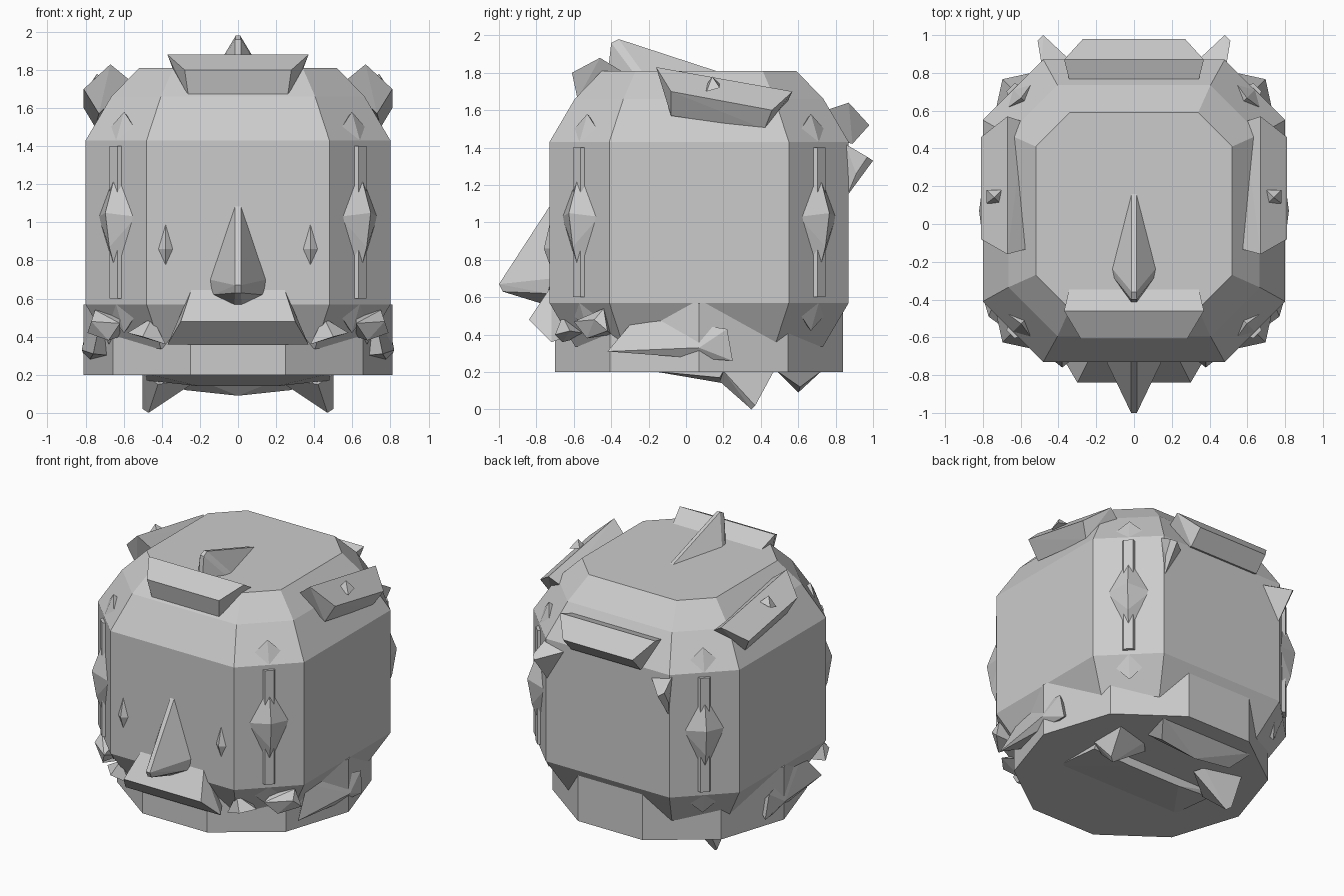
import bpy, bmesh, math
from mathutils import Vector

CY = 0.07  # body centre in y


def hull(name, pts, mode="one"):
    """Convex part. mode: one, sym (mirror points in x), pair (left and right copies)."""
    sets = {"one": [pts],
            "sym": [list(pts) + [(-x, y, z) for x, y, z in pts]],
            "pair": [pts, [(-x, y, z) for x, y, z in pts]]}[mode]
    for s in sets:
        bm = bmesh.new()
        for p in s:
            bm.verts.new(p)
        bmesh.ops.remove_doubles(bm, verts=bm.verts, dist=1e-4)
        res = bmesh.ops.convex_hull(bm, input=bm.verts)
        loose = [v for v in bm.verts if not v.link_faces]
        bmesh.ops.delete(bm, geom=loose, context="VERTS")
        bmesh.ops.dissolve_limit(bm, angle_limit=0.02, verts=bm.verts, edges=bm.edges)
        bmesh.ops.recalc_face_normals(bm, faces=bm.faces)
        me = bpy.data.meshes.new(name)
        bm.to_mesh(me)
        bm.free()
        bpy.context.collection.objects.link(bpy.data.objects.new(name, me))


def octagon(h, chamfer, z):
    return [(sx * a, CY + sy * b, z) for sx in (-1, 1) for sy in (-1, 1)
            for a, b in ((h, h - chamfer), (h - chamfer, h))]


# main body: chamfered block, tapering in two steps at both ends
body = []
for h, c, dz in ((0.80, 0.32, 0.43), (0.665, 0.26, 0.66), (0.52, 0.18, 0.81)):
    body += octagon(h, c, 1.0 + dz) + octagon(h, c, 1.0 - min(dz, 0.79))
hull("body", body)

# ten-sided base
hull("base", [(0.81 * math.cos(i * math.pi / 5), CY + 0.81 * math.sin(i * math.pi / 5), z)
              for i in range(10) for z in (0.2, 0.57)])

# raised strip, diamond bump and shoulder nub on each vertical corner
for sy in (-1, 1):
    out = Vector((1, sy, 0)).normalized()
    side = Vector((-sy, 1, 0)).normalized()
    mid = Vector((0.64, CY + sy * 0.64, 1.0))

    def at(o, s, z):
        return tuple(mid + out * o + side * s + Vector((0, 0, z)))

    hull("corner_strip", [at(o, s, z) for o, s in ((-0.04, 0.06), (0.02, 0.03), (-0.04, -0.06), (0.02, -0.03))
                          for z in (-0.4, 0.4)], "pair")
    hull("corner_bump", [at(0.08, 0, 0.05), at(0.05, 0, -0.13), at(-0.01, 0.14, 0.03), at(-0.01, -0.14, 0.03),
                         at(0, 0, 0.27), at(0, 0, -0.27), at(-0.05, 0, 0)], "pair")
    for e in (-1, 1):
        hull("shoulder_nub", [at(0.0, 0, e * 0.43), at(-0.06, 0, e * 0.58), at(-0.04, 0.13, e * 0.46),
                              at(-0.04, -0.13, e * 0.46), at(-0.15, 0, e * 0.5)], "pair")

# wedge slabs around the upper rim
hull("front_top_slab", [(0.37, -0.46, 1.88), (0.28, -0.61, 1.80), (0.26, -0.58, 1.66),
                        (0.34, -0.33, 1.80), (0.28, -0.45, 1.66)], "sym")
hull("back_top_slab", [(0.27, 0.98, 1.52), (0.37, 0.87, 1.64), (0.34, 0.75, 1.60),
                       (0.27, 0.89, 1.42), (0.27, 0.78, 1.45)], "sym")
hull("side_top_slab", [(0.67, -0.16, 1.83), (0.67, 0.57, 1.70), (0.81, -0.08, 1.70), (0.81, 0.46, 1.60),
                       (0.56, -0.13, 1.74), (0.58, 0.54, 1.64), (0.73, -0.08, 1.57), (0.75, 0.42, 1.50)], "pair")
hull("slab_stud", [(0.70, 0.10, 1.72), (0.70, 0.18, 1.74), (0.78, 0.11, 1.70),
                   (0.78, 0.18, 1.72), (0.74, 0.14, 1.78)], "pair")

# wedge slabs around the lower rim
hull("front_bottom_slab", [(0.24, -0.72, 0.66), (0.30, -0.84, 0.48), (0.37, -0.72, 0.36),
                           (0.3, -0.6, 0.40)], "sym")
hull("side_bottom_slab", [(0.76, -0.42, 0.31), (0.72, -0.26, 0.50), (0.82, 0.07, 0.33), (0.80, 0.22, 0.43),
                          (0.79, 0.25, 0.26), (0.66, -0.25, 0.30), (0.70, 0.20, 0.32)], "pair")
hull("lower_lump", [(0.62, -0.46, 0.52), (0.75, -0.44, 0.54), (0.79, -0.42, 0.42), (0.68, -0.53, 0.38),
                    (0.77, -0.49, 0.48), (0.62, -0.60, 0.47), (0.62, -0.40, 0.40)], "pair")
hull("lower_chip", [(0.45, -0.66, 0.50), (0.38, -0.66, 0.36), (0.58, -0.62, 0.42), (0.50, -0.70, 0.40),
                    (0.45, -0.50, 0.40)], "pair")

# underside: wedge plate, rear slab and two spikes
hull("underside_plate", [(0.48, -0.18, 0.205), (0.48, 0.18, 0.17), (0.2, 0.2, 0.14), (0.48, 0.2, 0.205)], "sym")
hull("underside_slab", [(0.37, 0.73, 0.21), (0.28, 0.61, 0.12), (0.30, 0.48, 0.21), (0, 0.60, 0.09)], "sym")
hull("underside_spike", [(0.47, 0.35, 0.0), (0.50, 0.37, 0.02), (0.20, 0.35, 0.18), (0.50, 0.20, 0.205),
                         (0.50, 0.47, 0.205), (0.25, 0.40, 0.205), (0.42, 0.18, 0.15)], "pair")

# nose-like spikes on the front and top
hull("front_spike", [(0.015, -0.72, 1.10), (0.015, -1.0, 0.67), (0.15, -0.72, 0.70), (0.13, -0.74, 0.62),
                     (0.02, -0.72, 0.55), (0.015, -0.98, 0.63)], "sym")
hull("top_spike", [(0.012, 0.16, 1.81), (0.012, -0.36, 1.98), (0.12, -0.23, 1.80), (0.11, -0.28, 1.80),
                   (0.015, -0.40, 1.96), (0.015, -0.42, 1.78)], "sym")

# back spikes
hull("back_spike", [(0.48, 1.0, 1.33), (0.47, 0.86, 1.14), (0.32, 0.85, 1.38), (0.49, 0.85, 1.42),
                    (0.51, 0.97, 1.35), (0.50, 0.91, 1.26)], "pair")

# small diamonds beside the front spike
hull("front_diamond", [(0.38, -0.72, 1.03), (0.38, -0.76, 0.86), (0.43, -0.72, 0.86), (0.33, -0.72, 0.86),
                       (0.38, -0.72, 0.75), (0.38, -0.70, 0.88)], "pair")
